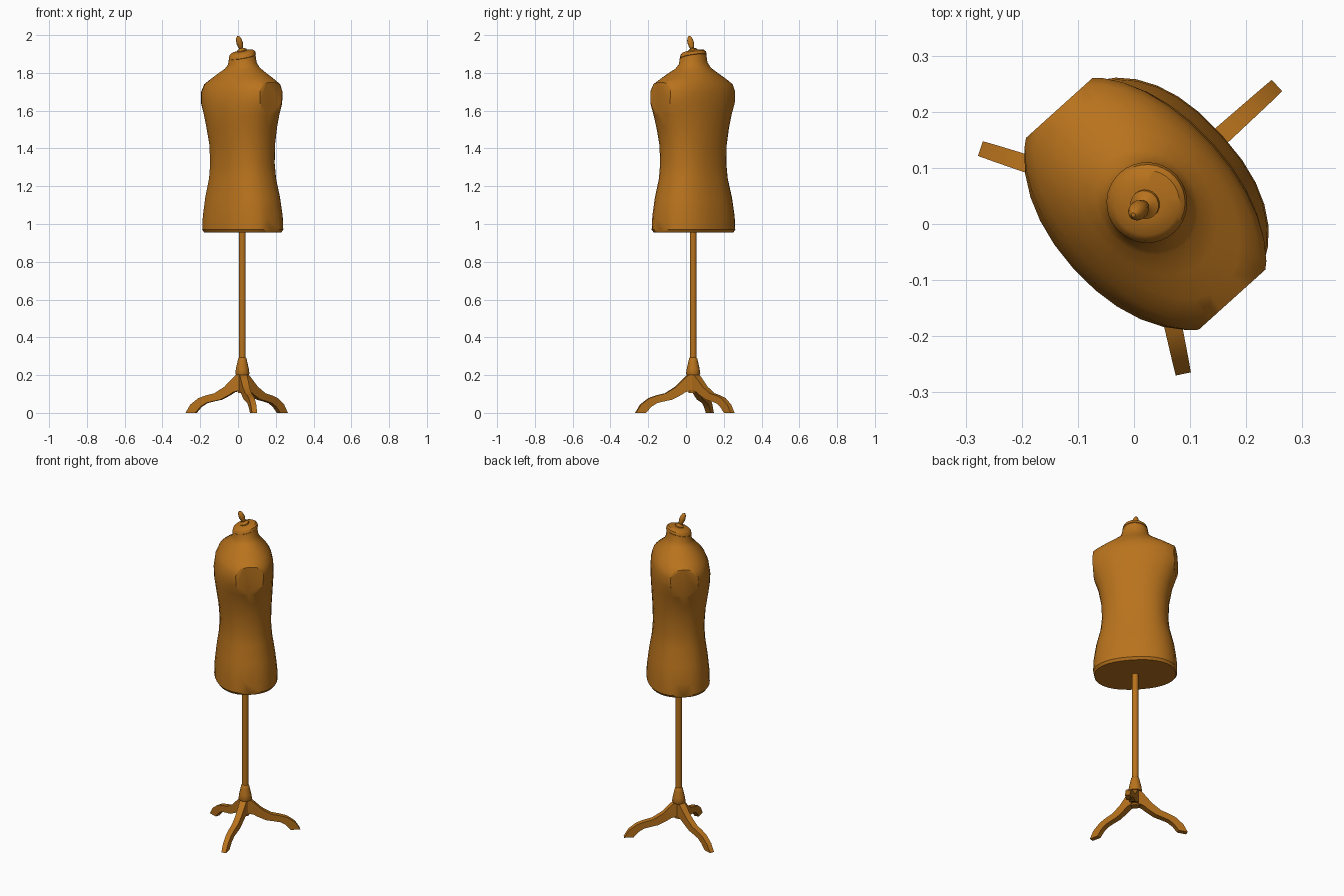
import bpy, bmesh, math
from mathutils import Vector, Matrix

if "Cube" in bpy.data.objects:
    bpy.data.objects.remove(bpy.data.objects["Cube"])

CX, CY = 0.023, 0.038                 # axis of the stand
YAW = math.radians(-48)               # local x = shoulder line, local -y = chest
PLACE = Matrix.Translation((CX, CY, 0)) @ Matrix.Rotation(YAW, 4, 'Z')

mat = bpy.data.materials.new("warm_brown")
mat.diffuse_color = (0.48, 0.17, 0.012, 1)
mat.use_nodes = True
mat.node_tree.nodes["Principled BSDF"].inputs["Base Color"].default_value = mat.diffuse_color


def finish(bm, name, matrix, angle=35):
    bmesh.ops.recalc_face_normals(bm, faces=bm.faces)
    me = bpy.data.meshes.new(name)
    bm.to_mesh(me)
    bm.free()
    ob = bpy.data.objects.new(name, me)
    bpy.context.collection.objects.link(ob)
    ob.matrix_world = matrix
    me.materials.append(mat)
    bpy.ops.object.select_all(action='DESELECT')
    ob.select_set(True)
    bpy.context.view_layer.objects.active = ob
    bpy.ops.object.shade_smooth_by_angle(angle=math.radians(angle))
    return ob


def loft(rings):
    """Skin a list of closed point rings and cap both ends."""
    bm = bmesh.new()
    loops = [[bm.verts.new(p) for p in r] for r in rings]
    n = len(loops[0])
    for lo, hi in zip(loops, loops[1:]):
        for i in range(n):
            j = (i + 1) % n
            bm.faces.new((lo[i], lo[j], hi[j], hi[i]))
    bm.faces.new(loops[0][::-1])
    bm.faces.new(loops[-1])
    return bm


def oval(z, a, front, back, power=2.0, tilt=0.0, n=32):
    pts = []
    for i in range(n):
        t = 2 * math.pi * i / n
        c, s = math.cos(t), math.sin(t)
        x = a * math.copysign(abs(c) ** (2 / power), c)
        y = (back if s > 0 else front) * math.copysign(abs(s) ** (2 / power), s)
        pts.append((x, y, z + tilt * y))
    return pts


def turned(name, profile, n=20, matrix=None):
    rings = [oval(z, r, r, r, n=n) for r, z in profile]
    return finish(loft(rings), name, matrix or PLACE)


# Torso: height, half width, front depth, back depth, squareness, tilt
sections = [
    (0.955, 0.228, 0.162, 0.170, 2.3, 0),
    (0.970, 0.238, 0.172, 0.180, 2.3, 0),
    (1.040, 0.234, 0.170, 0.178, 2.3, 0),
    (1.140, 0.219, 0.160, 0.166, 2.3, 0),
    (1.240, 0.194, 0.146, 0.150, 2.3, 0),
    (1.320, 0.186, 0.142, 0.144, 2.3, 0),
    (1.420, 0.191, 0.150, 0.147, 2.2, 0),
    (1.510, 0.207, 0.164, 0.152, 2.2, 0),
    (1.580, 0.231, 0.174, 0.156, 2.1, 0),
    (1.640, 0.256, 0.176, 0.158, 2.1, 0),
    (1.700, 0.262, 0.167, 0.155, 2.1, 0),
    (1.740, 0.246, 0.150, 0.146, 2.1, 0),
    (1.770, 0.200, 0.128, 0.130, 2.0, 0),
    (1.800, 0.145, 0.105, 0.108, 2.0, 0),
    (1.825, 0.100, 0.085, 0.085, 2.0, 0.05),
    (1.850, 0.079, 0.074, 0.072, 2.0, 0.12),
    (1.885, 0.071, 0.071, 0.069, 2.0, 0.22),
]
bm = loft([oval(*s) for s in sections])
# Flat armholes: slice off both shoulder ends
for side in (1, -1):
    cut = bmesh.ops.bisect_plane(
        bm, geom=bm.verts[:] + bm.edges[:] + bm.faces[:],
        plane_co=(0.23 * side, 0, 0), plane_no=(side, 0, 0), clear_outer=True)
    edges = [e for e in bm.edges if e.is_boundary and
             all(abs(v.co.x - 0.23 * side) < 1e-4 for v in e.verts)]
    if edges:
        bmesh.ops.edgeloop_fill(bm, edges=edges)
finish(bm, "torso", PLACE)

# Neck cap, tilted towards the chest
cap = [oval(z, r, r, r, tilt=0.22) for z, r in
       ((1.883, 0.066), (1.887, 0.072), (1.903, 0.068), (1.912, 0.058), (1.917, 0.03))]
finish(loft(cap), "neck_cap", PLACE)

# Finial: small collar and a leaning egg-shaped knob
LEAN = PLACE @ Matrix.Translation((0, -0.003, 1.914)) @ Matrix.Rotation(math.radians(20), 4, 'X')
turned("finial_collar", [(0.026, 0), (0.026, 0.008), (0.014, 0.014), (0.009, 0.02)], 20, LEAN)
turned("finial_knob", [(0.008, 0.012), (0.013, 0.025), (0.017, 0.045), (0.016, 0.062),
                       (0.011, 0.078), (0.004, 0.086)], 16, LEAN)

# Stand: pole, collar and hub
turned("pole", [(0.018, 0.2), (0.018, 0.96)])
turned("pole_collar", [(0.034, 0.200), (0.038, 0.208), (0.034, 0.235),
                       (0.026, 0.270), (0.022, 0.288), (0.018, 0.293)])
turned("hub", [(0.024, 0.105), (0.024, 0.205)], 12)

# Three curved legs: (radius, height) along top and bottom edges, plus half width
top = [(0.0, 0.205), (0.03, 0.200), (0.06, 0.172), (0.095, 0.138), (0.15, 0.104),
       (0.20, 0.092), (0.24, 0.078), (0.285, 0.044), (0.312, 0.0)]
low = [(0.0, 0.115), (0.025, 0.115), (0.045, 0.110), (0.07, 0.094), (0.117, 0.070),
       (0.165, 0.060), (0.198, 0.052), (0.230, 0.032), (0.258, 0.0)]
for k, deg in enumerate((42, 162, -78)):
    rings = []
    for i, ((r1, z1), (r0, z0)) in enumerate(zip(top, low)):
        w = 0.021 - 0.0009 * i
        rings.append([(r0, -w, z0), (r0, w, z0), (r1, w, z1), (r1, -w, z1)])
    m = Matrix.Translation((CX, CY, 0)) @ Matrix.Rotation(math.radians(deg), 4, 'Z')
    finish(loft(rings), "leg_%d" % (k + 1), m)
